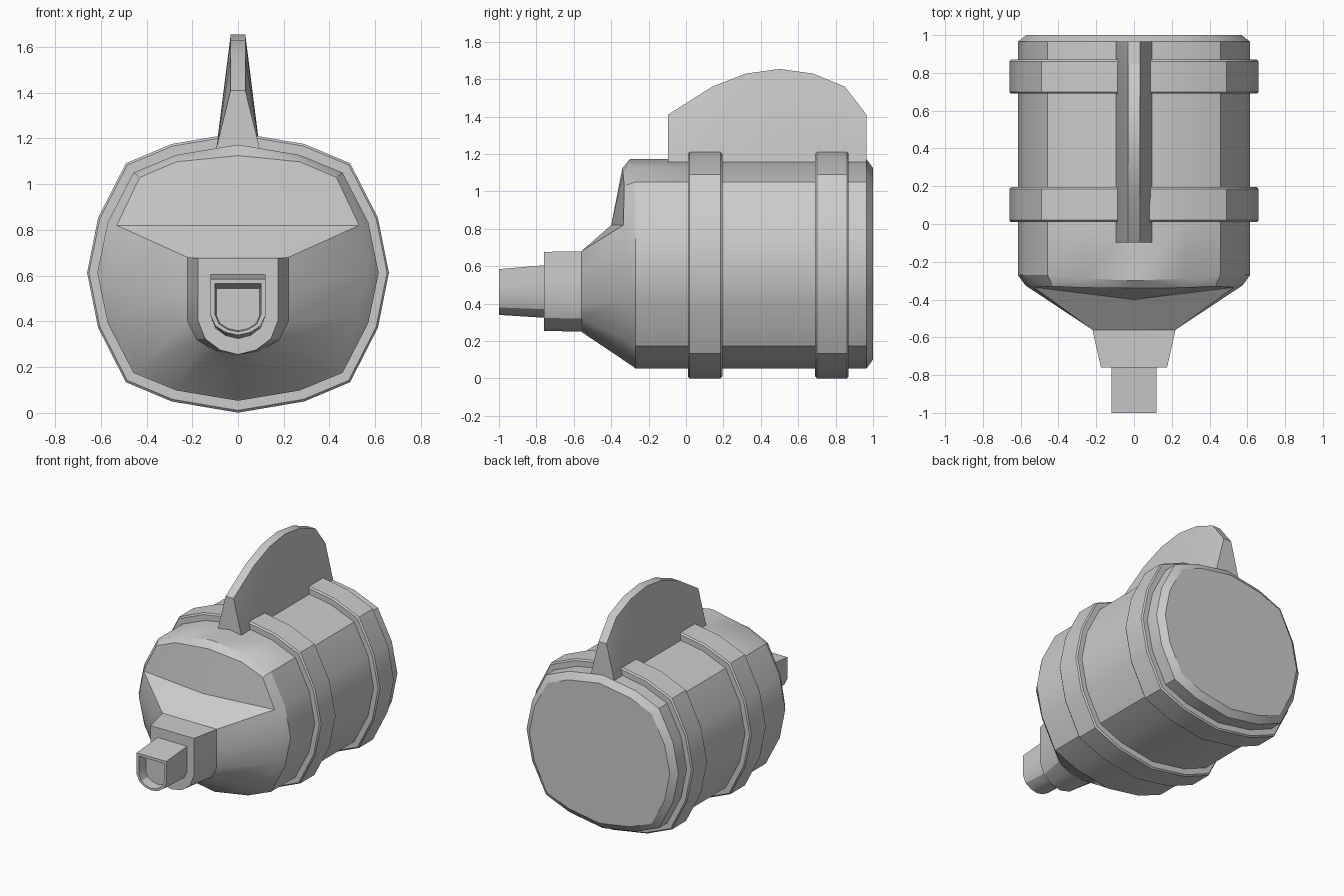
import bpy, bmesh, math

if "Cube" in bpy.data.objects:
    bpy.data.objects.remove(bpy.data.objects["Cube"])

CZ = 0.613  # height of the tank axis


def finish(name, faces):
    """Build the right half from faces of points, mirror it and shade it."""
    bm = bmesh.new()
    for f in faces:
        bm.faces.new([bm.verts.new(p) for p in f])
        bm.faces.new([bm.verts.new((-x, y, z)) for x, y, z in reversed(f)])
    bmesh.ops.remove_doubles(bm, verts=bm.verts, dist=0.0005)
    bmesh.ops.recalc_face_normals(bm, faces=bm.faces)
    me = bpy.data.meshes.new(name)
    bm.to_mesh(me)
    bm.free()
    me.shade_smooth()
    me.set_sharp_from_angle(angle=math.radians(30))
    ob = bpy.data.objects.new(name, me)
    bpy.context.collection.objects.link(ob)
    return ob


def loft(rows):
    return [(a[i], a[i + 1], b[i + 1], b[i])
            for a, b in zip(rows, rows[1:]) for i in range(len(a) - 1)]


# Tank cross-section, right half, top to bottom
HALF = [(0, .56), (.27, .515), (.457, .438), (.57, .22), (.615, 0),
        (.57, -.22), (.457, -.438), (.27, -.515), (0, -.56)]


def tank_ring(y, sx=1.0, sz=1.0):
    return [(x * sx, y, CZ + z * sz) for x, z in HALF]


def u_ring(y, w, top, bot):
    """Right half of the U-shaped nozzle section."""
    h = top - bot
    return [(w * a, y, bot + h * b) for a, b in
            [(0, 1), (1, 1), (1, .67), (1, .35), (.82, .163), (.45, .047), (0, 0)]]


# Tank: shoulder, two raised bands, chamfered rear
start = tank_ring(-.27)
start[0] = (0, -.30, start[0][2])
start[1] = (.27, -.288, start[1][2])
rings = [start]
for y0, y1 in ((.01, .195), (.69, .87)):
    rings += [tank_ring(y0), tank_ring(y0, 1.06, 1.075), tank_ring(y0 + .01, 1.073, 1.093),
              tank_ring(y1 - .01, 1.073, 1.093), tank_ring(y1, 1.06, 1.075), tank_ring(y1)]
rings += [tank_ring(.965), tank_ring(1.0, .925, .915)]
body = loft(rings) + [rings[-1]]

# Nose: bevelled rim, sloped upper face, ledge and funnel down to the nozzle
rim = [(0, -.34, 1.125), (.27, -.337, 1.098), (.43, -.33, 1.03), (.53, -.335, .82),
       (.575, -.325, .613), (.53, -.32, .42), (.44, -.285, .185), (.265, -.28, .107),
       (0, -.28, .062)]
mid = (0, -.40, .82)
neck = u_ring(-.56, .22, .68, .25)
body += loft([start, rim])
body += [(rim[0], rim[1], rim[2], rim[3], mid), (mid, rim[3], neck[1], neck[0])]
body += loft([rim[3:], neck[1:]])
finish("tank_body", body)

# Nozzle: tapered collar, spout and recessed opening
noz = [neck, u_ring(-.76, .175, .677, .255), u_ring(-.76, .12, .605, .325),
       u_ring(-1.0, .12, .585, .34), u_ring(-1.0, .10, .565, .355),
       u_ring(-.93, .095, .545, .36)]
finish("nozzle", loft(noz) + [noz[-1]])

# Top fin: wide base tapering to a narrow arched edge
ARCH = [(-.097, 1.41), (.14, 1.56), (.32, 1.63), (.50, 1.655), (.68, 1.63),
        (.85, 1.56), (.965, 1.41)]
fin = [[(0, y, z), (.032, y, z), (.095, y, 1.155), (.095, y, 1.13), (0, y, 1.13)]
       for y, z in ARCH]
finish("top_fin", loft(fin) + [fin[0], fin[-1]])
